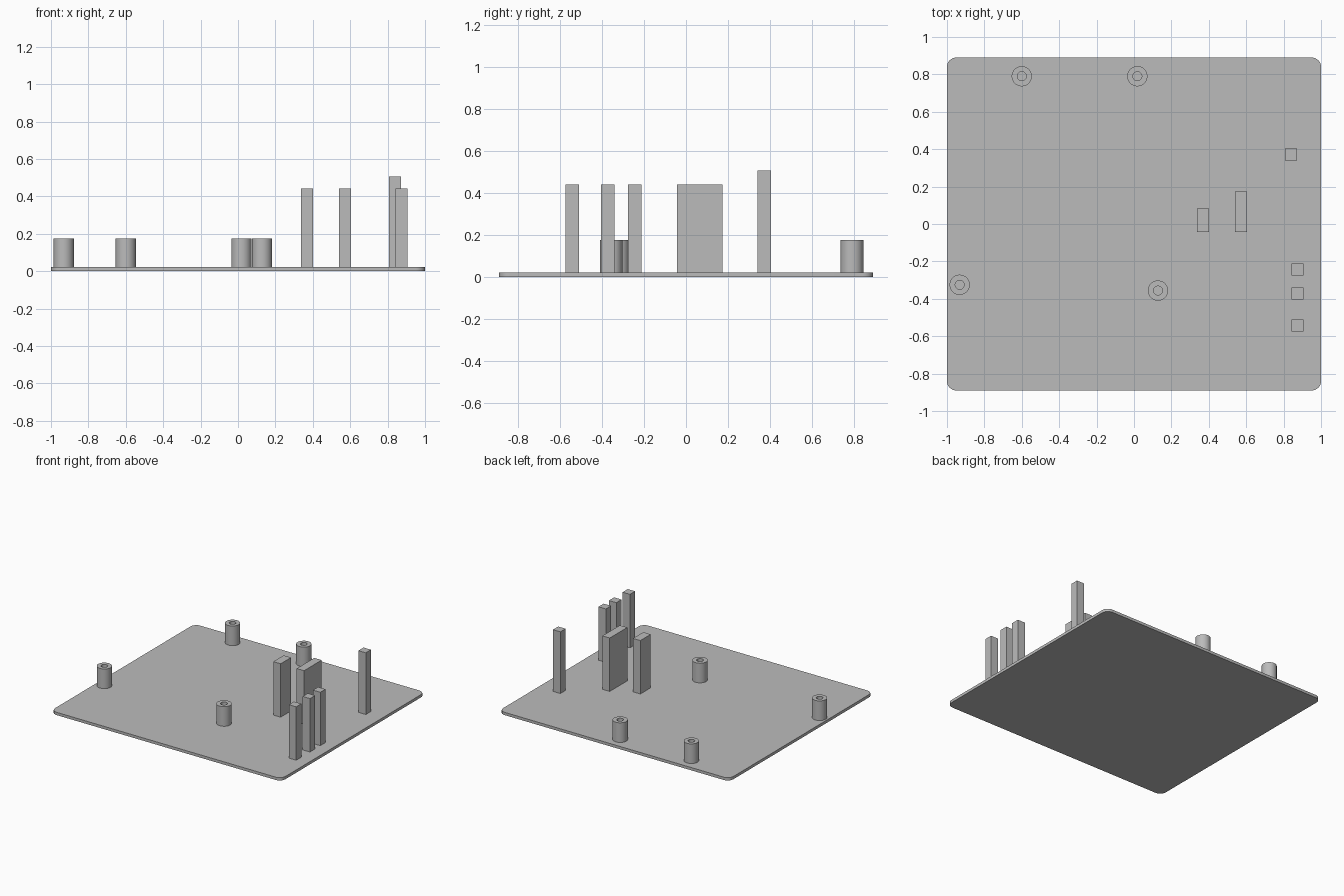
import bpy, bmesh, math

if "Cube" in bpy.data.objects:
    bpy.data.objects.remove(bpy.data.objects["Cube"])

PLATE_TOP = 0.022
grey = bpy.data.materials.new("plain grey")
grey.diffuse_color = (0.5, 0.5, 0.5, 1)
grey.use_nodes = True
grey.node_tree.nodes["Principled BSDF"].inputs["Base Color"].default_value = grey.diffuse_color


def finish(name, bm, smooth=False):
    bmesh.ops.recalc_face_normals(bm, faces=bm.faces)
    mesh = bpy.data.meshes.new(name)
    bm.to_mesh(mesh)
    bm.free()
    mesh.materials.append(grey)
    obj = bpy.data.objects.new(name, mesh)
    bpy.context.collection.objects.link(obj)
    if smooth:
        bpy.ops.object.select_all(action='DESELECT')
        obj.select_set(True)
        bpy.context.view_layer.objects.active = obj
        bpy.ops.object.shade_smooth_by_angle(angle=math.radians(30))
    return obj


def box(name, x0, x1, y0, y1, z0, z1, corner=0.0):
    bm = bmesh.new()
    bmesh.ops.create_cube(bm, size=1)
    for v in bm.verts:
        v.co.x = x1 if v.co.x > 0 else x0
        v.co.y = y1 if v.co.y > 0 else y0
        v.co.z = z1 if v.co.z > 0 else z0
    if corner:
        upright = [e for e in bm.edges
                   if abs(e.verts[0].co.z - e.verts[1].co.z) > 1e-5]
        bmesh.ops.bevel(bm, geom=upright, offset=corner, segments=8,
                        affect='EDGES', profile=0.5)
    return finish(name, bm, smooth=bool(corner))


def standoff(name, x, y, z0, z1, outer=0.054, inner=0.024, sides=48):
    # Closed tube: spin a rectangular section round the post axis
    bm = bmesh.new()
    section = [(inner, z0), (outer, z0), (outer, z1), (inner, z1)]
    rings = []
    for i in range(sides):
        a = 2 * math.pi * i / sides
        rings.append([bm.verts.new((x + r * math.cos(a), y + r * math.sin(a), z))
                      for r, z in section])
    for i in range(sides):
        a, b = rings[i], rings[(i + 1) % sides]
        for k in range(4):
            m = (k + 1) % 4
            bm.faces.new((a[k], b[k], b[m], a[m]))
    return finish(name, bm, smooth=True)


# Base plate with rounded corners
box("base_plate", -1, 1, -0.89, 0.89, 0, PLATE_TOP, corner=0.05)

# Hollow screw standoffs
for i, (x, y) in enumerate([(-0.60, 0.79), (0.018, 0.79),
                            (-0.932, -0.325), (0.128, -0.356)]):
    standoff(f"standoff_{i + 1}", x, y, PLATE_TOP, 0.176)

# Rectangular support posts: centre x, y range, top
W = 0.032
posts = [("tall_post", 0.839, 0.340, 0.404, 0.506),
         ("inner_post", 0.369, -0.044, 0.084, 0.441),
         ("wide_post", 0.572, -0.044, 0.174, 0.441),
         ("edge_post_1", 0.875, -0.275, -0.211, 0.441),
         ("edge_post_2", 0.875, -0.404, -0.340, 0.441),
         ("edge_post_3", 0.875, -0.574, -0.510, 0.441)]
for name, x, y0, y1, top in posts:
    box(name, x - W, x + W, y0, y1, PLATE_TOP, top)
